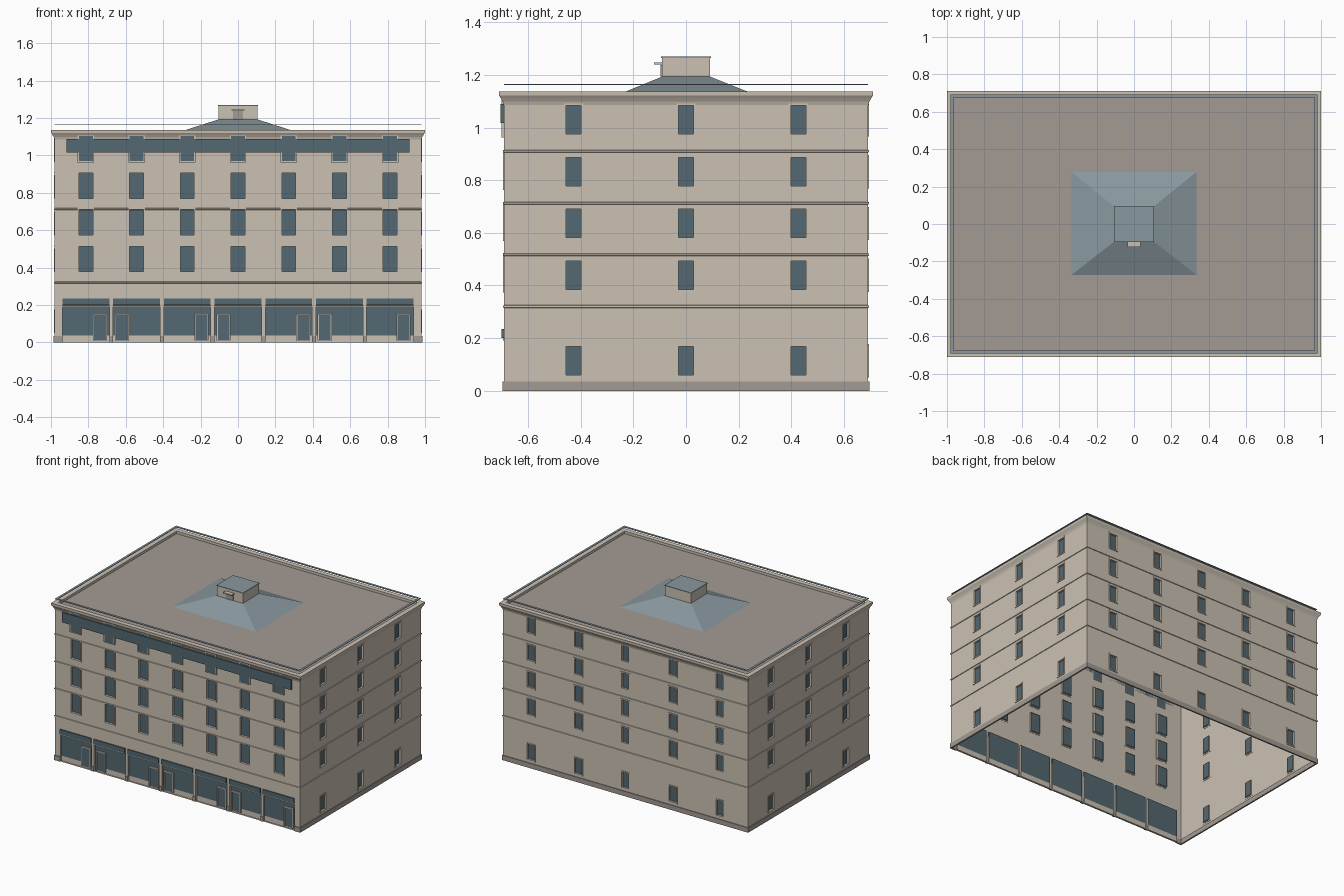
import bpy, bmesh
from mathutils import Vector

if "Cube" in bpy.data.objects:
    bpy.data.objects.remove(bpy.data.objects["Cube"])

HX, HY = 0.981, 0.692      # half sizes of the wall block
DECK, TOP = 1.119, 1.137   # roof deck and cornice top heights


def material(name, rgb):
    m = bpy.data.materials.new(name)
    m.diffuse_color = (*rgb, 1)
    m.use_nodes = True
    m.node_tree.nodes["Principled BSDF"].inputs["Base Color"].default_value = m.diffuse_color
    return m


CREAM = material("cream_stone", (0.60, 0.535, 0.455))
TAUPE = material("taupe_stone", (0.366, 0.325, 0.295))
GLASS = material("dark_blue_glass", (0.088, 0.138, 0.168))
SLATE = material("blue_grey_metal", (0.25, 0.315, 0.345))

parts = {}


def part(name, mat):
    if name not in parts:
        parts[name] = (bmesh.new(), mat)
    return parts[name][0]


class Wall:
    """Local wall space: u to the right, z up, d outward."""

    def __init__(self, name, n, u, half, dist):
        self.name, self.half, self.dist = name, half, dist
        self.n, self.u = Vector((*n, 0)), Vector((*u, 0))

    def p(self, u, z, d=0.0):
        return self.n * (self.dist + d) + self.u * u + Vector((0, 0, z))


def quad(bm, pts):
    bm.faces.new([bm.verts.new(p) for p in pts])


def plate(bm, w, u0, u1, z0, z1, d=0.0):
    quad(bm, [w.p(u0, z0, d), w.p(u1, z0, d), w.p(u1, z1, d), w.p(u0, z1, d)])


def box(bm, w, u0, u1, z0, z1, d0, d1):
    a = [w.p(u, z, d0) for u, z in ((u0, z0), (u1, z0), (u1, z1), (u0, z1))]
    b = [w.p(u, z, d1) for u, z in ((u0, z0), (u1, z0), (u1, z1), (u0, z1))]
    quad(bm, b)
    quad(bm, a[::-1])
    for i in range(4):
        j = (i + 1) % 4
        quad(bm, [a[i], a[j], b[j], b[i]])


def frame(bm, w, u0, u1, z0, z1, t, d0, d1, sill=True):
    """Border of width t around an opening."""
    box(bm, w, u0 - t, u0, z0 - t * sill, z1 + t, d0, d1)
    box(bm, w, u1, u1 + t, z0 - t * sill, z1 + t, d0, d1)
    box(bm, w, u0, u1, z1, z1 + t, d0, d1)
    if sill:
        box(bm, w, u0, u1, z0 - t, z0, d0, d1)


def pierced_wall(bm, w, holes, depth):
    """Sheet wall with rectangular openings and their reveals."""
    us = sorted({-w.half, w.half, *(h[0] for h in holes), *(h[1] for h in holes)})
    zs = sorted({0.0, DECK, *(h[2] for h in holes), *(h[3] for h in holes)})
    for z0, z1 in zip(zs, zs[1:]):
        for u0, u1 in zip(us, us[1:]):
            u, z = (u0 + u1) / 2, (z0 + z1) / 2
            if not any(a < u < b and c < z < e for a, b, c, e in holes):
                plate(bm, w, u0, u1, z0, z1)
    for a, b, c, e in holes:
        loop = [(a, c), (b, c), (b, e), (a, e)]
        for i in range(4):
            p, q = loop[i], loop[(i + 1) % 4]
            quad(bm, [w.p(*p), w.p(*q), w.p(*q, -depth), w.p(*p, -depth)])


def loft(bm, profile, hx=HX, hy=HY, closed=False):
    """Sweep (offset, height) points round a rectangle."""
    rings = [[bm.verts.new((sx * (hx + o), sy * (hy + o), z))
              for sx, sy in ((-1, -1), (1, -1), (1, 1), (-1, 1))] for o, z in profile]
    pairs = list(zip(rings, rings[1:])) + ([(rings[-1], rings[0])] if closed else [])
    for r, s in pairs:
        for i in range(4):
            j = (i + 1) % 4
            bm.faces.new([r[i], r[j], s[j], s[i]])
    return rings


front = Wall("front", (0, -1), (1, 0), HX, HY)
right = Wall("right", (1, 0), (0, 1), HY, HX)
back = Wall("back", (0, 1), (-1, 0), HX, HY)
left = Wall("left", (-1, 0), (0, -1), HY, HX)

# Side and back walls: five rows of small framed windows
ROWS = (0.114, 0.439, 0.636, 0.832, 1.029)
for w, cols in ((right, (-0.427, 0, 0.427)), (left, (-0.427, 0, 0.427)),
                (back, (-0.757, -0.378, 0, 0.378, 0.757))):
    holes = [(u - 0.028, u + 0.028, z - 0.054, z + 0.054) for u in cols for z in ROWS]
    pierced_wall(part(w.name + "_wall", CREAM), w, holes, 0.010)
    for h in holes:
        frame(part("window_frames", CREAM), w, *h, 0.009, -0.002, 0.004)
        plate(part("window_panes", GLASS), w, *h, -0.010)

# Front wall: upper windows and seven shop bays
BAYS = [0.271 * i for i in range(-3, 4)]
upper = [(u - 0.037, u + 0.037, z - 0.068, z + 0.068)
         for u in BAYS for z in (0.448, 0.643, 0.838)]
shops = [(u - 0.125, u + 0.125, 0.0, 0.235) for u in BAYS]
pierced_wall(part("front_wall", CREAM), front, upper + shops, 0.014)
for h in upper:
    frame(part("window_frames", CREAM), front, *h, 0.007, -0.002, 0.004)
    plate(part("window_panes", GLASS), front, *h, -0.012)

# Top front windows stand proud of the cornice foot
for u in BAYS:
    h = (u - 0.037, u + 0.037, 0.969, 1.104)
    box(part("window_panes", GLASS), front, *h, 0.0, 0.007)
    frame(part("window_frames", CREAM), front, *h, 0.007, 0.0, 0.009)

# Shop fronts: sill, glazing, fascia, trim and door
DOOR_SIDE = (1, -1, 1, -1, 1, -1, 1)
DOORS = (-0.738, -0.62, -0.195, -0.077, 0.348, 0.464, 0.885)
for u, door in zip(BAYS, DOORS):
    plate(part("shop_sills", CREAM), front, u - 0.125, u + 0.125, 0, 0.037, -0.014)
    plate(part("shop_glazing", GLASS), front, u - 0.125, u + 0.125, 0.037, 0.235, -0.014)
    box(part("shop_fascias", GLASS), front, u - 0.125, u + 0.125, 0.2, 0.235, -0.013, 0.008)
    box(part("shop_trim", CREAM), front, u - 0.125, u + 0.125, 0.191, 0.199, -0.013, 0.003)
    d = (door - 0.031, door + 0.031, 0.01, 0.146)
    box(part("shop_doors", GLASS), front, *d, -0.0135, -0.009)
    frame(part("door_frames", CREAM), front, *d, 0.007, -0.0135, -0.004, sill=False)

# Long sign board
box(part("sign_board", GLASS), front, -0.917, 0.917, 1.017, 1.089, 0.0, 0.012)

# Base course, broken at the shop bays
base = part("base_course", TAUPE)
for w in (right, back, left):
    box(base, w, -w.half - 0.005, w.half + 0.005, 0, 0.035, -0.006, 0.005)
edges = [-HX - 0.005] + [e for u in BAYS for e in (u - 0.125, u + 0.125)] + [HX + 0.005]
for a, b in zip(edges[::2], edges[1::2]):
    box(base, front, a, b, 0, 0.035, -0.006, 0.005)

# String courses at the floor levels
for z in (0.32, 0.517, 0.713, 0.91):
    loft(part("string_courses", CREAM), [(0, z - 0.005), (0.004, z - 0.003),
                                         (0.004, z + 0.003), (0, z + 0.005)])

# Cornice with parapet inside, and thin rail above it
loft(part("cornice", CREAM), [(0, 1.085), (0.004, 1.098), (0.012, 1.112), (0.018, 1.121),
                              (0.019, TOP), (-0.016, TOP), (-0.016, DECK)])
loft(part("roof_rail", SLATE), [(-0.016, 1.162), (0, 1.162), (0, 1.166), (-0.016, 1.166)],
     closed=True)

# Roof deck
quad(part("roof_deck", TAUPE), [(-HX, -HY, DECK), (HX, -HY, DECK), (HX, HY, DECK), (-HX, HY, DECK)])

# Hipped roof, rooftop hut and its cap
bm = part("hipped_roof", SLATE)
low = [bm.verts.new((x, y, DECK)) for x, y in
       ((-0.334, -0.272), (0.334, -0.272), (0.334, 0.278), (-0.334, 0.278))]
high = [bm.verts.new((x, y, 1.193)) for x, y in
        ((-0.103, -0.092), (0.103, -0.092), (0.103, 0.092), (-0.103, 0.092))]
for i in range(4):
    bm.faces.new([low[i], low[(i + 1) % 4], high[(i + 1) % 4], high[i]])
hut = Wall("hut", (0, -1), (1, 0), 0.103, 0.092)
box(part("roof_hut", CREAM), hut, -0.103, 0.103, 1.185, 1.264, -0.184, 0)
box(part("hut_cap", SLATE), hut, -0.106, 0.106, 1.264, 1.27, -0.187, 0.003)
box(part("hut_door", TAUPE), hut, -0.027, 0.027, 1.193, 1.238, 0, 0.004)
box(part("hut_canopy", CREAM), hut, -0.035, 0.035, 1.239, 1.247, 0, 0.03)

# Turn every part into an object
for name, (bm, mat) in parts.items():
    bmesh.ops.remove_doubles(bm, verts=bm.verts[:], dist=1e-5)
    mesh = bpy.data.meshes.new(name)
    bm.to_mesh(mesh)
    bm.free()
    mesh.materials.append(mat)
    bpy.context.collection.objects.link(bpy.data.objects.new(name, mesh))
